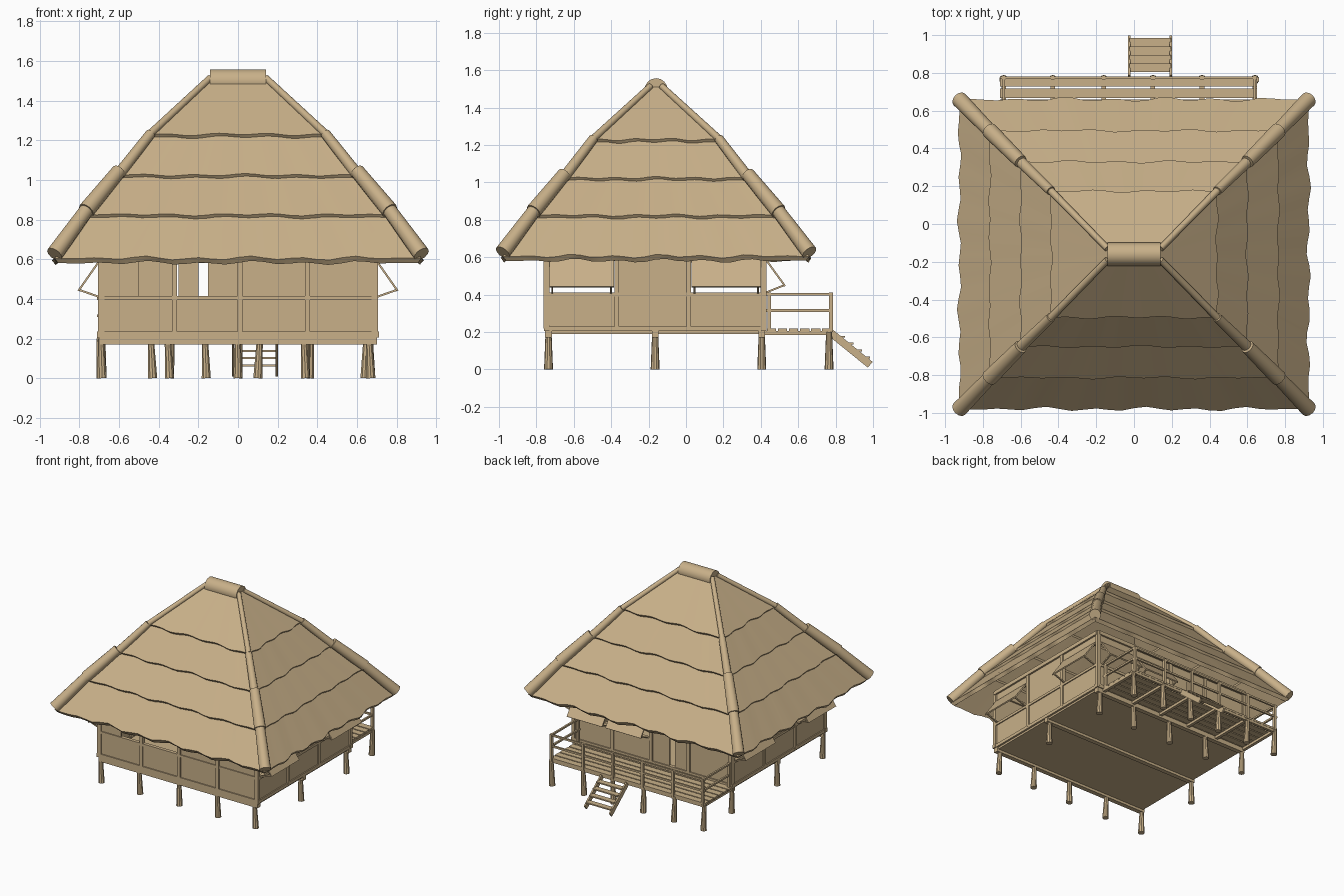
import bpy, bmesh, math, random
from mathutils import Vector, Matrix

random.seed(4)
cube = bpy.data.objects.get("Cube")
if cube:
    bpy.data.objects.remove(cube, do_unlink=True)

straw = bpy.data.materials.new("straw_tan")
straw.use_nodes = True
TAN = (0.58, 0.435, 0.25, 1)
straw.diffuse_color = TAN
straw.node_tree.nodes["Principled BSDF"].inputs["Base Color"].default_value = TAN


def finish(name, bm, smooth=False):
    bmesh.ops.recalc_face_normals(bm, faces=bm.faces[:])
    mesh = bpy.data.meshes.new(name)
    bm.to_mesh(mesh)
    bm.free()
    mesh.materials.append(straw)
    ob = bpy.data.objects.new(name, mesh)
    bpy.context.collection.objects.link(ob)
    if smooth:
        bpy.ops.object.select_all(action='DESELECT')
        ob.select_set(True)
        bpy.context.view_layer.objects.active = ob
        bpy.ops.object.shade_smooth_by_angle(angle=math.radians(35))
    return ob


def slab(bm, x0, x1, y0, y1, z0, z1):
    m = Matrix.Translation(((x0 + x1) / 2, (y0 + y1) / 2, (z0 + z1) / 2))
    bmesh.ops.create_cube(bm, size=1, matrix=m @ Matrix.Diagonal((x1 - x0, y1 - y0, z1 - z0, 1)))


def aim(a, b):
    # local x runs along the member, local y stays level
    d = (b - a).normalized()
    side = Vector((0, 0, 1)).cross(d)
    side = side.normalized() if side.length > 1e-4 else Vector((0, 1, 0))
    rot = Matrix((d, side, d.cross(side))).transposed().to_4x4()
    return Matrix.Translation((a + b) / 2) @ rot


def beam(bm, a, b, w, h):
    a, b = Vector(a), Vector(b)
    bmesh.ops.create_cube(bm, size=1, matrix=aim(a, b) @ Matrix.Diagonal(((b - a).length, w, h, 1)))


def pole(bm, a, b, r0, r1, sides=10):
    a, b = Vector(a), Vector(b)
    m = aim(a, b) @ Matrix.Rotation(math.pi / 2, 4, 'Y')
    bmesh.ops.create_cone(bm, cap_ends=True, segments=sides, radius1=r0, radius2=r1,
                          depth=(b - a).length, matrix=m)


# Thatched roof: four overlapping wavy tiers
CY = -0.16
tiers = [(0.925, 0.82, 0.605), (0.765, 0.655, 0.825), (0.60, 0.49, 1.025),
         (0.44, 0.335, 1.23), (0.14, 0.03, 1.51)]
CORNERS = [(-1, -1), (1, -1), (1, 1), (-1, 1)]
STEPS = 28


def ring(bm, hx, hy, z, wave=0.0, phase=0.0):
    verts = []
    for k in range(4):
        (ax, ay), (bx, by) = CORNERS[k], CORNERS[(k + 1) % 4]
        out = Vector((ax + bx, ay + by, 0)) / 2
        for i in range(STEPS):
            t = i / STEPS
            p = Vector(((ax + (bx - ax) * t) * hx, CY + (ay + (by - ay) * t) * hy, z))
            s = 2 * hx * t
            n = 0.7 * math.sin(s * 24 + phase + k) + 0.4 * math.sin(s * 11 + 2 * phase)
            fade = min(1, 6 * t, 6 * (1 - t))
            p += (out * 0.9 + Vector((0, 0, -0.8))) * wave * n * fade
            verts.append(bm.verts.new(p))
    return verts


for i in range(4):
    (hx, hy, z), (tx, ty, tz) = tiers[i], tiers[i + 1]
    tuck = 0.03 if i < 3 else 0.0
    drop = 0.008 if i < 3 else 0.0
    wave = 0.013 if i == 0 else 0.008
    bm = bmesh.new()
    loops = [ring(bm, hx, hy, z, wave, i),
             ring(bm, tx - tuck, ty - tuck, tz + drop),
             ring(bm, tx - tuck - 0.012, ty - tuck - 0.012, tz - 0.028),
             ring(bm, hx - 0.018, hy - 0.018, z - 0.024, wave, i)]
    for a, b in zip(loops, loops[1:] + loops[:1]):
        for j in range(len(a)):
            n = (j + 1) % len(a)
            bm.faces.new((a[j], a[n], b[n], b[j]))
    finish(f"thatch_tier_{i + 1}", bm, True)

# Hip rolls on the four roof corners, and ridge roll on top
bm = bmesh.new()
for sx, sy in CORNERS:
    for i in range(4):
        (hx, hy, z), (tx, ty, tz) = tiers[i], tiers[i + 1]
        r = 0.043 if i < 2 else 0.03 if i == 2 else 0.02
        lift = 0.02 if i < 2 else 0.004
        pole(bm, (sx * hx, CY + sy * hy, z + lift), (sx * tx, CY + sy * ty, tz + lift), r, r * 0.85, 12)
finish("hip_rolls", bm, True)
bm = bmesh.new()
pole(bm, (-0.14, CY, 1.495), (0.14, CY, 1.495), 0.062, 0.062, 16)
slab(bm, -0.1, 0.1, CY - 0.045, CY + 0.045, 1.45, 1.5)
finish("ridge_roll", bm, True)

# Floor slab, sill beams and underfloor bearers
X, Y0, Y1, TOP = 0.69, -0.745, 0.415, 0.68
bm = bmesh.new()
slab(bm, -X, X, Y0, Y1, 0.19, 0.215)
finish("floor", bm)
bm = bmesh.new()
for y in (Y0, Y1):
    slab(bm, -0.71, 0.71, y - 0.015, y + 0.015, 0.205, 0.235)
for x in (-X, X):
    slab(bm, x - 0.015, x + 0.015, Y0, Y1, 0.205, 0.23)
for y in (-0.735, -0.165, 0.405):
    slab(bm, -0.7, 0.7, y - 0.018, y + 0.018, 0.17, 0.205)
finish("sill_and_bearers", bm)

# Wall frame: posts, middle rails and top plates
BAYS_X = [-0.69, -0.32, 0.01, 0.35, 0.69]
BAYS_Y = [Y0, -0.37, 0.015, Y1]
bm = bmesh.new()
for y in (Y0, Y1):
    for x in BAYS_X:
        slab(bm, x - 0.013, x + 0.013, y - 0.016, y + 0.016, 0.22, TOP)
    slab(bm, -X, X, y - 0.02, y + 0.02, TOP - 0.03, TOP)
slab(bm, -X, X, Y0 - 0.014, Y0 + 0.014, 0.395, 0.415)
for x in (-X, X):
    for y in BAYS_Y:
        slab(bm, x - 0.016, x + 0.016, y - 0.013, y + 0.013, 0.22, TOP)
    slab(bm, x - 0.014, x + 0.014, Y0, Y1, 0.39, 0.41)
    slab(bm, x - 0.02, x + 0.02, Y0, Y1, TOP - 0.03, TOP)
finish("wall_frame", bm)

# Wall panels; open bays are left with a panel below and above the window
T = 0.006
bm = bmesh.new()
for x in (-X, X):
    slab(bm, x - T, x + T, Y0, Y1, 0.22, 0.40)
    slab(bm, x - T, x + T, Y0, Y1, 0.58, TOP)
    slab(bm, x - T, x + T, BAYS_Y[1], BAYS_Y[2], 0.40, 0.58)
slab(bm, -X, X, Y0 - T, Y0 + T, 0.22, 0.40)
slab(bm, -X, X, Y0 - T, Y0 + T, 0.59, TOP)
slab(bm, 0.01, X, Y0 - T, Y0 + T, 0.40, 0.59)
slab(bm, -X, -0.50, Y0 - T, Y0 + T, 0.40, 0.59)
slab(bm, 0.01, X, Y1 - T, Y1 + T, 0.22, 0.40)
slab(bm, -X, X, Y1 - T, Y1 + T, 0.58, TOP)
slab(bm, -X, -0.32, Y1 - T, Y1 + T, 0.22, 0.58)
slab(bm, -0.15, 0.01, Y1 - T, Y1 + T, 0.22, 0.58)
slab(bm, -0.30, -0.20, Y1 - T, Y1 + T, 0.22, 0.58)
finish("wall_panels", bm)

# Propped awning shutters on both sides and beside the back door
bm = bmesh.new()
for s in (-1, 1):
    for a, b in ((BAYS_Y[0], BAYS_Y[1]), (BAYS_Y[2], BAYS_Y[3])):
        m = (a + b) / 2
        beam(bm, (s * 0.70, m, 0.59), (s * 0.805, m, 0.44), b - a - 0.03, 0.01)
        for y in (a + 0.03, b - 0.03):
            beam(bm, (s * 0.70, y, 0.41), (s * 0.80, y, 0.445), 0.01, 0.01)
for a, b in ((0.01, 0.35), (0.35, 0.69)):
    m = (a + b) / 2
    beam(bm, (m, 0.425, 0.59), (m, 0.53, 0.445), b - a - 0.03, 0.01)
    for x in (a + 0.03, b - 0.03):
        beam(bm, (x, 0.425, 0.41), (x, 0.525, 0.45), 0.01, 0.01)
slab(bm, 0.01, X, Y1 - 0.014, Y1 + 0.014, 0.39, 0.41)
finish("awning_shutters", bm)

# Stilts, slightly crooked and wider at the foot
DECK_X = [-0.69, -0.43, -0.16, 0.10, 0.36, 0.64]
feet = [(x, y) for y in (-0.735, 0.405) for x in (-0.685, -0.345, 0, 0.34, 0.67)]
feet += [(-0.685, -0.165), (0.67, -0.165)] + [(x, 0.765) for x in DECK_X]
bm = bmesh.new()
for x, y in feet:
    lean = random.uniform(-0.012, 0.012)
    pole(bm, (x, y, 0), (x + lean, y, 0.2), 0.024, 0.016)
finish("stilts", bm, True)

# Deck planks and joists
bm = bmesh.new()
for i in range(6):
    y = 0.432 + i * 0.059
    slab(bm, -0.71, 0.65, y, y + 0.05, 0.205, 0.22)
for x in DECK_X:
    slab(bm, x - 0.012, x + 0.012, 0.42, 0.78, 0.185, 0.205)
slab(bm, -0.71, 0.65, 0.755, 0.775, 0.185, 0.205)
finish("deck", bm)

# Railing around the deck
bm = bmesh.new()
for x in DECK_X:
    slab(bm, x - 0.01, x + 0.01, 0.765, 0.785, 0.2, 0.41)
for x in (DECK_X[0], DECK_X[-1]):
    slab(bm, x - 0.01, x + 0.01, 0.435, 0.455, 0.2, 0.41)
for z in (0.315, 0.402):
    slab(bm, -0.71, 0.65, 0.767, 0.781, z - 0.007, z + 0.007)
    for x in (DECK_X[0], DECK_X[-1]):
        slab(bm, x - 0.007, x + 0.007, 0.42, 0.78, z - 0.007, z + 0.007)
finish("deck_railing", bm)

# Steps down from the deck
bm = bmesh.new()
for x in (-0.025, 0.195):
    beam(bm, (x, 0.775, 0.195), (x, 0.985, 0.025), 0.012, 0.04)
for i in range(4):
    y, z = 0.825 + i * 0.045, 0.175 - i * 0.037
    slab(bm, -0.025, 0.195, y - 0.02, y + 0.025, z - 0.005, z + 0.005)
finish("steps", bm)
